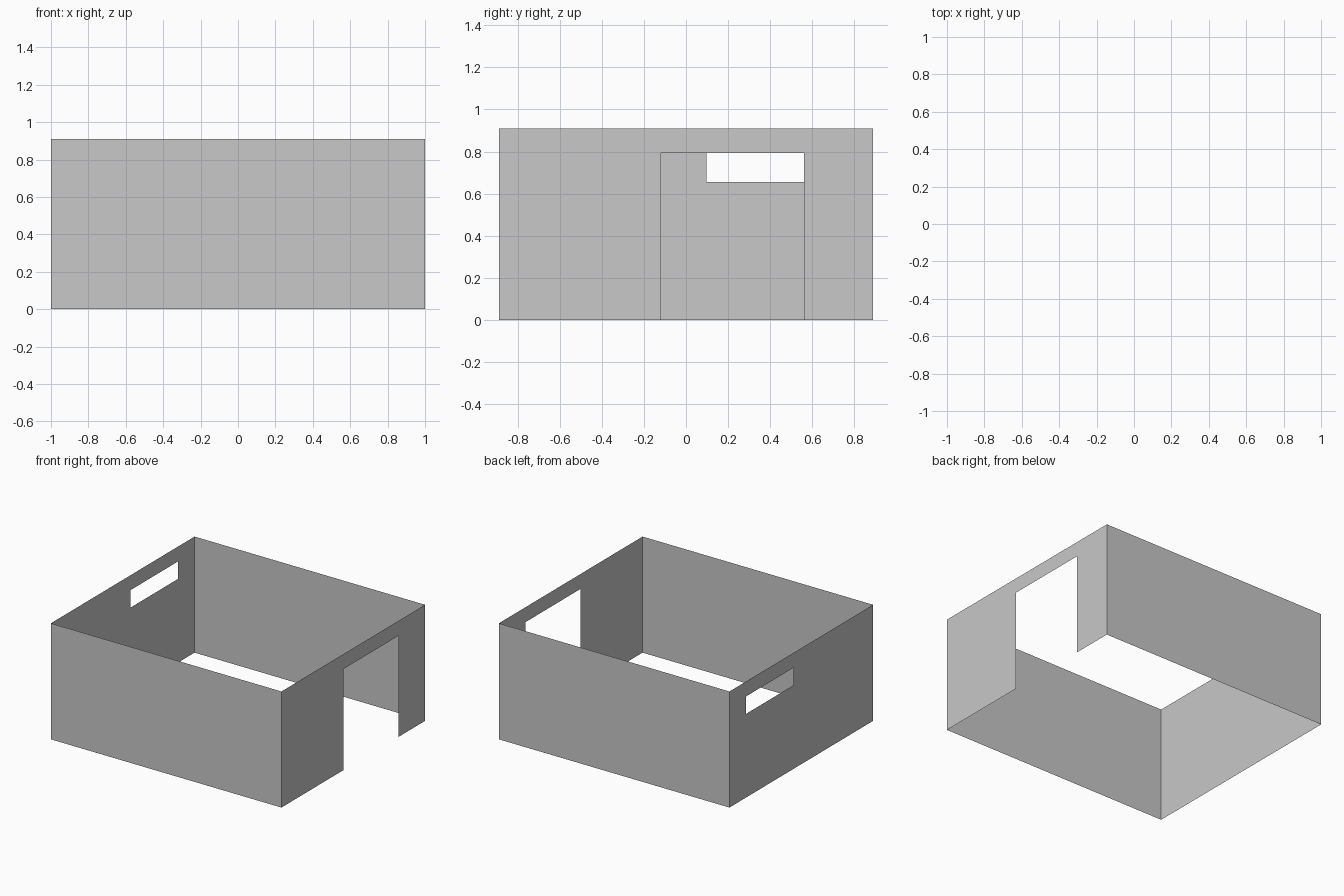
import bpy
import bmesh

if "Cube" in bpy.data.objects:
    bpy.data.objects.remove(bpy.data.objects["Cube"])

HX, HY, H = 1.0, 0.89, 0.91   # half width, half depth, wall height

grey = bpy.data.materials.new("light grey")
grey.diffuse_color = (0.58, 0.58, 0.58, 1)
grey.use_nodes = True
grey.node_tree.nodes["Principled BSDF"].inputs["Base Color"].default_value = grey.diffuse_color


def wall(name, place, outline, normal):
    """Thin flat wall: a 2D outline (u, z) placed in space, facing outward."""
    bm = bmesh.new()
    face = bm.faces.new([bm.verts.new(place(u, z)) for u, z in outline])
    face.normal_update()
    if face.normal.dot(normal) < 0:
        face.normal_flip()
    bmesh.ops.triangulate(bm, faces=bm.faces[:])
    bmesh.ops.dissolve_limit(bm, angle_limit=0.01, verts=bm.verts[:],
                             edges=bm.edges[:])
    mesh = bpy.data.meshes.new(name)
    bm.to_mesh(mesh)
    bm.free()
    mesh.materials.append(grey)
    obj = bpy.data.objects.new(name, mesh)
    bpy.context.collection.objects.link(obj)


def rect(u0, u1, z0, z1):
    return [(u0, z0), (u1, z0), (u1, z1), (u0, z1)]


# Plain front and back walls
for name, s in (("front_wall", -1), ("back_wall", 1)):
    wall(name, lambda u, z: (u, s * HY, z), rect(-HX, HX, 0, H), (0, s, 0))

# Right wall with a doorway open to the floor
d0, d1, dt = -0.12, 0.56, 0.793
wall("doorway_wall", lambda u, z: (HX, u, z),
     [(-HY, 0), (d0, 0), (d0, dt), (d1, dt), (d1, 0), (HY, 0), (HY, H), (-HY, H)],
     (1, 0, 0))

# Left wall with a high window, in four panels around the opening
w0, w1, wb, wt = 0.097, 0.687, 0.656, 0.793
panels = {"below": rect(-HY, HY, 0, wb), "above": rect(-HY, HY, wt, H),
          "front": rect(-HY, w0, wb, wt), "back": rect(w1, HY, wb, wt)}
for part, outline in panels.items():
    wall("window_wall_" + part, lambda u, z: (-HX, u, z), outline, (-1, 0, 0))
